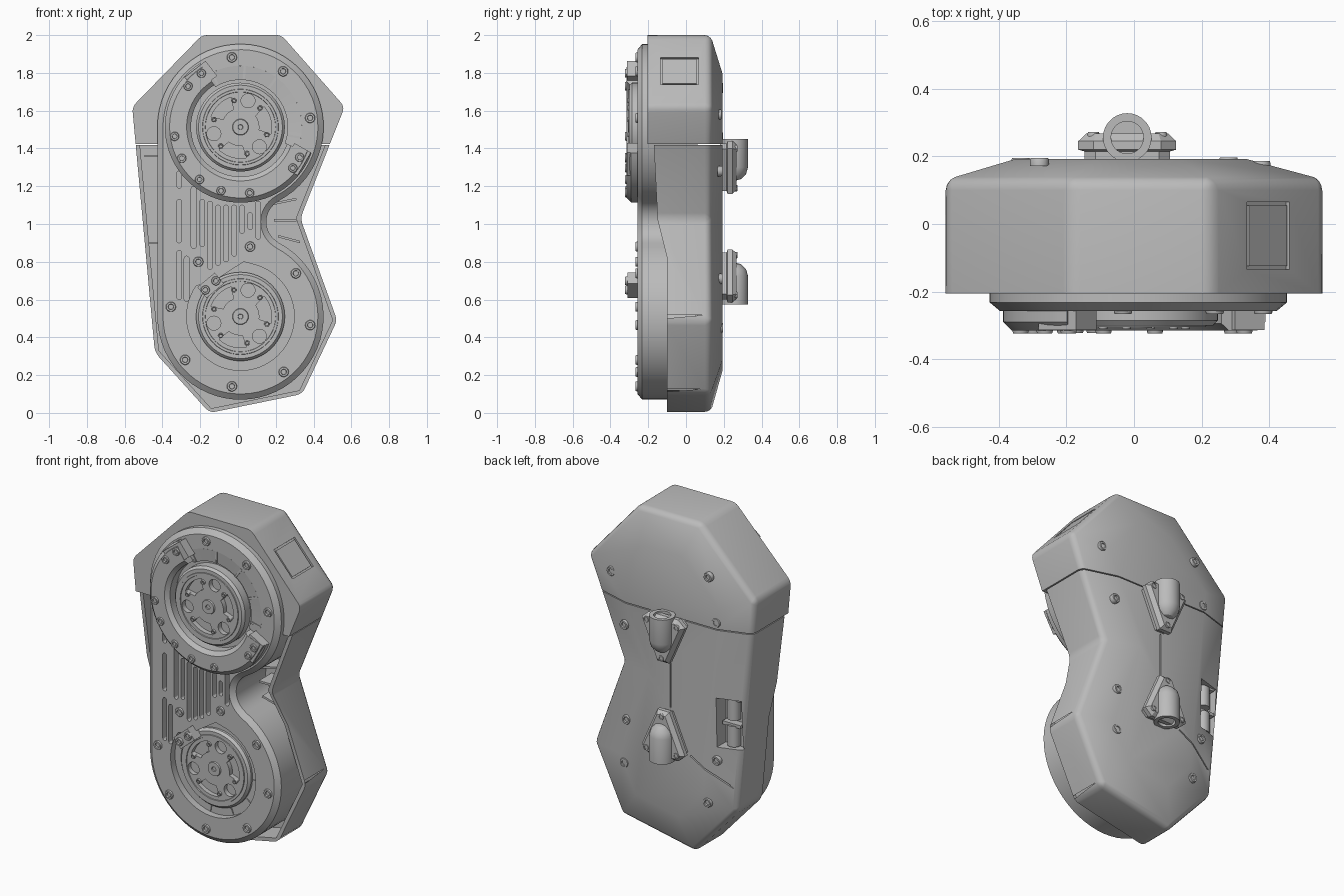
import bpy, bmesh
from math import sin, cos, pi, radians, atan2
from mathutils import Matrix, Vector

if "Cube" in bpy.data.objects:
    bpy.data.objects.remove(bpy.data.objects["Cube"])

grey = bpy.data.materials.new("matte_grey")
grey.use_nodes = True
grey.diffuse_color = (0.5, 0.5, 0.5, 1)
grey.node_tree.nodes["Principled BSDF"].inputs["Base Color"].default_value = (0.5, 0.5, 0.5, 1)


# ---------- helpers ----------
def finish(name, bm, matrix=None):
    bmesh.ops.remove_doubles(bm, verts=bm.verts, dist=1e-5)
    bmesh.ops.recalc_face_normals(bm, faces=bm.faces)
    if matrix:
        bm.transform(matrix)
    me = bpy.data.meshes.new(name)
    bm.to_mesh(me)
    bm.free()
    me.materials.append(grey)
    ob = bpy.data.objects.new(name, me)
    bpy.context.scene.collection.objects.link(ob)
    return ob


def loft(bm, rings):
    rows = [[bm.verts.new(p) for p in ring] for ring in rings]
    n = len(rows[0])
    for a, b in zip(rows, rows[1:]):
        for i in range(n):
            bm.faces.new((a[i], a[(i + 1) % n], b[(i + 1) % n], b[i]))
    bm.faces.new(rows[0])
    bm.faces.new(rows[-1])


def inset(pts, d):
    # offset a counter-clockwise outline inwards with mitred corners
    out = []
    for i, p in enumerate(pts):
        p = Vector(p)
        a = (p - Vector(pts[i - 1])).normalized()
        b = (Vector(pts[(i + 1) % len(pts)]) - p).normalized()
        na, nb = Vector((-a.y, a.x)), Vector((-b.y, b.x))
        out.append(tuple(p + (na + nb) * d / (1 + na.dot(nb))))
    return out


def prism(name, outlines, steps):
    # outlines in x, z; steps are (inset, y)
    bm = bmesh.new()
    for pts in outlines:
        loft(bm, [[(x, y, z) for x, z in inset(pts, d)] for d, y in steps])
    return finish(name, bm)


def side_prism(name, pts):
    bm = bmesh.new()
    loft(bm, [[(x, y, z) for y, z in pts] for x in (-1, 1)])
    return finish(name, bm)


def box(name, size, loc, axis='Y', angle=0):
    bm = bmesh.new()
    bmesh.ops.create_cube(bm, size=1, matrix=Matrix.Diagonal((*size, 1)))
    return finish(name, bm, Matrix.Translation(loc) @ Matrix.Rotation(radians(angle), 4, axis))


def revolve(name, profile, loc, n=64, a0=0, a1=360, turn=0):
    # spin a radius, y profile about the y axis
    bm = bmesh.new()
    full = a1 - a0 >= 360
    rows = []
    for i in range(n + 1):
        t = radians(a0 + (a1 - a0) * i / n)
        rows.append([bm.verts.new((r * cos(t), y, r * sin(t))) for r, y in profile])
    for a, b in zip(rows, rows[1:]):
        for j in range(len(profile) - 1):
            bm.faces.new((a[j], b[j], b[j + 1], a[j + 1]))
        if not full:
            bm.faces.new((a[-1], b[-1], b[0], a[0]))
    if not full:
        bm.faces.new(rows[0])
        bm.faces.new(rows[-1])
    return finish(name, bm, Matrix.Translation(loc) @ Matrix.Rotation(radians(turn), 4, 'X'))


def arc(cx, cz, r, a0, a1, n):
    return [(cx + r * cos(radians(a0 + (a1 - a0) * i / n)),
             cz + r * sin(radians(a0 + (a1 - a0) * i / n))) for i in range(n + 1)]


def circle(cx, cz, r, n=24):
    return arc(cx, cz, r, 0, 360 - 360 / n, n - 1)


def bake(ob):
    dg = bpy.context.evaluated_depsgraph_get()
    me = bpy.data.meshes.new_from_object(ob.evaluated_get(dg))
    ob.modifiers.clear()
    ob.data = me


def carve(ob, cutter):
    m = ob.modifiers.new("cut", 'BOOLEAN')
    m.operation, m.solver, m.object = 'DIFFERENCE', 'EXACT', cutter
    bake(ob)
    bpy.data.objects.remove(cutter)


def polar(cz, r, deg, y):
    return (CX + r * cos(radians(deg)), y, cz + r * sin(radians(deg)))


CX, TOP, LOW = 0.013, 1.513, 0.51

# ---------- faceted rear housing ----------
outline = [(-.19, 2), (-.56, 1.62), (-.44, .32), (-.15, 0), (.34, .1),
           (.525, .49), (.33, 1.03), (.565, 1.62), (.23, 2)]


def housing(name):
    ob = prism(name, [outline], [(0, -.3), (0, .13), (.2, .192)])
    m = ob.modifiers.new("soft", 'BEVEL')
    m.width, m.segments, m.limit_method, m.angle_limit = .03, 3, 'ANGLE', radians(25)
    bake(ob)
    return ob


lower = housing("lower_housing")
carve(lower, side_prism("trim", [(-.6, -.2), (-.1, -.2), (-.1, .82), (-.15, 1.02), (-.17, 1.417),
                                 (.6, 1.417), (.6, 2.3), (-.6, 2.3)]))
carve(lower, prism("hollow", [inset(outline, .022)], [(0, -.6), (0, .05)]))
carve(lower, box("port_cut", (.14, .3, .3), (-.40, .24, .85)))
carve(lower, box("seam_cut", (.008, .1, .3), (-.03, .23, 1.015)))
carve(lower, box("seam_cut", (.36, .2, .008), (-.32, .24, .52), 'Y', -30))

upper = housing("upper_housing")
carve(upper, side_prism("trim", [(-.6, -.2), (.6, -.2), (.6, 1.423), (-.205, 1.423),
                                 (-.205, 2.3), (-.6, 2.3)]))
carve(upper, box("panel_cut", (.19, .2, .024), (.397, -.035, 1.81), 'Y', 49))
box("side_hatch", (.17, .18, .008), (.3935, -.035, 1.806), 'Y', 49)
box("side_label_plate", (.008, .2, .19), (-.521, 0, 1.3), 'Y', -5)

# cable ports in the rear pocket
for z in (.77, .93):
    revolve("port_barrel", [(0, .05), (.022, .05), (.022, .065), (.038, .065), (.038, -.06), (0, -.06)],
            (-.40, .11, z), 16, turn=90)
    box("port_clip", (.12, .05, .02), (-.40, .11, z + .068))

# ribs between the housing wall and the front body
for x, z, a in ((.25, 1.12, -12), (.25, 1.02, 0), (.27, .92, 15), (-.46, 1.36, 0), (-.45, .9, 0)):
    box("inner_rib", (.12 if x > 0 else .07, .14, .012), (x, 0, z), 'Y', a)

# ---------- front body with two round ends and a waist ----------
tilt = 62.4
body_outline = (arc(CX, TOP, .44, -tilt, 180, 40) + arc(CX, LOW, .44, 180, 360 + tilt, 40)
                + arc(CX + .261, (TOP + LOW) / 2, .124, 180 + tilt, 180 - tilt, 14)[1:-1])
body = prism("front_body", [body_outline], [(0, .06), (0, -.232), (.03, -.257)])

slots = [(-.312, 1.28, 1.19), (-.312, 1.13, .9), (-.312, .86, .6), (-.272, .83, .59),
         (-.235, 1.2, .87), (-.19, 1.13, .88), (-.148, 1.12, .76), (-.106, 1.1, .78),
         (-.064, 1.1, .8), (-.02, 1.1, .83), (.022, 1.1, .95), (.064, 1.06, .97), (.106, 1.12, .92)]
carve(body, prism("slot_cut", [arc(x, t - .013, .013, 0, 180, 6) + arc(x, b + .013, .013, 180, 360, 6)
                               for x, t, b in slots], [(0, -.3), (0, -.22)]))
corner = arc(CX, LOW, .285, -215, 75, 48) + [(.03, .8), (-.14, .69)]
carve(body, prism("lower_pit_cut", [corner], [(0, -.3), (0, -.215)]))
carve(body, prism("upper_pit_cut", [circle(CX, TOP, .325, 64)], [(0, -.3), (0, -.235)]))

# raised cover wrapping round the upper end
revolve("upper_cover", [(.262, -.23), (.262, -.295), (.285, -.315), (.375, -.315), (.4, -.29), (.4, -.25)],
        (CX, 0, TOP), 56, 122, 340)
revolve("upper_inner_ring", [(.25, -.22), (.25, -.25), (.325, -.257), (.325, -.22)],
        (CX, 0, TOP), 24, -20, 122)
for a in (128, -30):
    p = polar(TOP, .34, a, -.283)
    box("cover_lug", (.1, .06, .14), p, 'Y', -a)
for a in range(-10, 130, 32):
    box("ring_tick", (.07, .012, .012), polar(TOP, .288, a, -.252), 'Y', -a)
    box("ring_tick", (.04, .012, .012), polar(LOW, .262, a - 90, -.215), 'Y', -a + 90)


# ---------- output hubs ----------
def hub(name, cz, base, face):
    ob = revolve(name, [(0, base), (.235, base), (.235, face + .015), (.222, face), (0, face)],
                 (CX, 0, cz))
    holes = []
    for k in range(3):
        x, _, z = polar(cz, .145, 74 + 120 * k, 0)
        holes.append(circle(x, z, .037))
        # curved pocket between the round holes
        a = 134 + 120 * k
        pocket = arc(0, 0, .165, a - 27, a + 27, 10) + arc(0, 0, .1, a + 22, a - 22, 8)
        holes.append([(CX + x, cz + z) for x, z in pocket])
    carve(ob, prism("hub_cut", holes, [(0, face - .1), (0, face + .03)]))
    revolve("hub_centre_boss", [(0, face - .001), (.012, face - .001), (.014, face - .008),
                                (.04, face - .008), (.045, face + .005)], (CX, 0, cz), 24)
    revolve("hub_rim", [(.185, face + .002), (.187, face - .005), (.2, face - .005), (.202, face + .002)],
            (CX, 0, cz), 48)
    for k in range(6):
        screw("hub_screw", polar(cz, .145, 44 + 60 * k, face), .014)


def screw(name, loc, r=.027, turn=0):
    revolve(name, [(0, 0), (r * .5, 0), (r * .55, -.01), (r * .9, -.01), (r, -.004), (r, .015)],
            loc, 14, turn=turn)


hub("upper_hub", TOP, -.21, -.3)
hub("lower_hub", LOW, -.2, -.243)

# ---------- front screws ----------
for a in (97, 52.6, 7.5):
    screw("front_screw", polar(TOP, .372, a, -.257))
for a in (126, 142, 188, 208, 232, 253, 278, -27, -38):
    screw("cover_screw", polar(TOP, .352, a, -.314), .024)
for a in (38, -7, -52, -97, -142, 172):
    screw("front_screw", polar(LOW, .372, a, -.257))
for x, z in ((.064, .88), (-.21, .8)):
    screw("front_screw", (x, -.257, z))

# sensor connector beside the lower hub
box("connector_block", (.12, .09, .075), (-.145, -.265, .675), 'Y', -40)
for s in (-1, 1):
    screw("connector_screw", (-.145 + s * .028, -.312, .675 + s * .024), .024)

# ---------- rear cable outlets ----------
tri = [(-.145, .1), (-.04, -.14), (.04, -.14), (.145, .1), (.1, .14), (-.1, .14)]
for name, cz, s in (("upper", 1.3, 1), ("lower", .725, -1)):
    pts = [(-.02 + x, cz + s * z) for x, z in tri][::s]
    prism(name + "_outlet_bracket", [pts], [(.015, .18), (.015, .215), (0, .22), (0, .245), (.02, .268)])
    revolve(name + "_outlet_tube", [(0, .06), (.048, .06), (.048, .15), (.072, .15), (.072, 0),
                                    (.062, -.035), (.036, -.062), (0, -.072)],
            (-.02, .256, cz), 28, turn=90 * s)
    for x, z in ((-.1, .1), (.1, .1), (0, -.11)):
        screw("bracket_screw", (-.02 + x, .262, cz + s * z), .018, 180)

# ---------- rear screws ----------
for x, z, y in ((.376, 1.58, .177), (-.28, 1.72, .186), (.286, 1.28, .182), (-.335, 1.46, .186),
                (.27, .71, .182), (.28, .45, .187), (-.33, .62, .178), (-.27, .35, .177)):
    screw("rear_screw", (x, y, z), .028, 180)

# ---------- shading ----------
bpy.ops.object.select_all(action='DESELECT')
for ob in bpy.context.scene.objects:
    if ob.type == 'MESH':
        ob.select_set(True)
        bpy.context.view_layer.objects.active = ob
bpy.ops.object.shade_smooth_by_angle(angle=radians(28))
